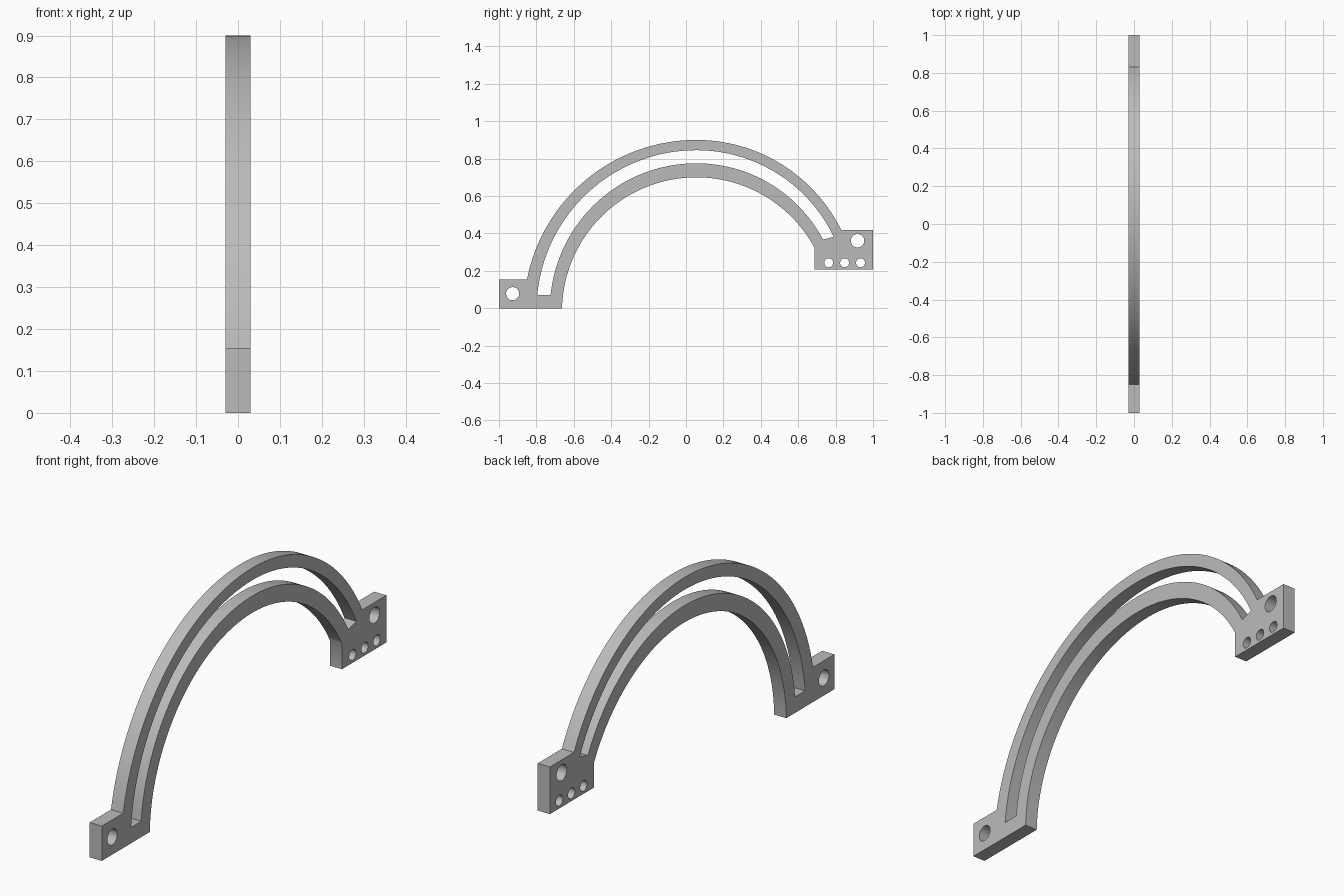
import bpy, bmesh, math
from mathutils import Matrix

cube = bpy.data.objects.get("Cube")
if cube:
    bpy.data.objects.remove(cube, do_unlink=True)

HALF_THICKNESS = 0.03
CROWN = 0.055   # y of the top of every arch


def half_arc(top, end, steps=32):
    """Circular arc from the crown at height top down to the end point."""
    dx, dz = end[0] - CROWN, top - end[1]
    radius = (dx * dx + dz * dz) / (2 * dz)
    sweep = math.atan2(abs(dx), radius - dz)
    side = math.copysign(1, dx)
    return [(CROWN + side * radius * math.sin(sweep * i / steps),
             top - radius + radius * math.cos(sweep * i / steps))
            for i in range(steps + 1)]


def arch(top, left, right):
    """Full arch from the low front end to the high back end."""
    return half_arc(top, left)[::-1] + half_arc(top, right)[1:]


def hole(y, z, radius, sides=32):
    return [(y + radius * math.cos(2 * math.pi * i / sides),
             z + radius * math.sin(2 * math.pi * i / sides)) for i in range(sides)]


# Outline: front foot, outer arch, back plate, inner arch
outline = [(-1, 0), (-1, 0.155)]
outline += arch(0.90, (-0.85, 0.155), (0.83, 0.418))
outline += [(1, 0.418), (1, 0.208), (0.688, 0.208)]
outline += arch(0.70, (-0.663, 0), (0.688, 0.322))[::-1]

# Long slot between the two arched ribs
slot = arch(0.845, (-0.795, 0.071), (0.79, 0.382))
slot += arch(0.775, (-0.724, 0.071), (0.733, 0.367))[::-1]

# Bolt holes
holes = [hole(-0.927, 0.078, 0.035), hole(0.917, 0.361, 0.036)]
holes += [hole(y, 0.243, 0.024) for y in (0.763, 0.848, 0.933)]

# Filled flat curve given thickness
curve = bpy.data.curves.new("arched_bracket", 'CURVE')
curve.dimensions = '2D'
curve.fill_mode = 'BOTH'
curve.extrude = HALF_THICKNESS
for loop in [outline, slot] + holes:
    spline = curve.splines.new('POLY')
    spline.points.add(len(loop) - 1)
    for point, (y, z) in zip(spline.points, loop):
        point.co = (y, z, 0, 1)
    spline.use_cyclic_u = True

bracket = bpy.data.objects.new("arched_bracket", curve)
bpy.context.collection.objects.link(bracket)
bpy.ops.object.select_all(action='DESELECT')
bracket.select_set(True)
bpy.context.view_layer.objects.active = bracket
bpy.ops.object.convert(target='MESH')
bracket = bpy.context.object
mesh = bracket.data

# Stand the plate upright and weld the caps to the walls
upright = Matrix(((0, 0, 1, 0), (1, 0, 0, 0), (0, 1, 0, 0), (0, 0, 0, 1)))
bm = bmesh.new()
bm.from_mesh(mesh)
bm.transform(upright)
bmesh.ops.remove_doubles(bm, verts=bm.verts, dist=0.0001)
bmesh.ops.recalc_face_normals(bm, faces=bm.faces)
bm.to_mesh(mesh)
bm.free()

# Plain grey material
grey = bpy.data.materials.new("plain_grey")
grey.use_nodes = True
colour = (0.5, 0.5, 0.5, 1)
grey.diffuse_color = colour
grey.node_tree.nodes["Principled BSDF"].inputs["Base Color"].default_value = colour
mesh.materials.clear()
mesh.materials.append(grey)

bpy.ops.object.shade_smooth_by_angle(angle=math.radians(30))
